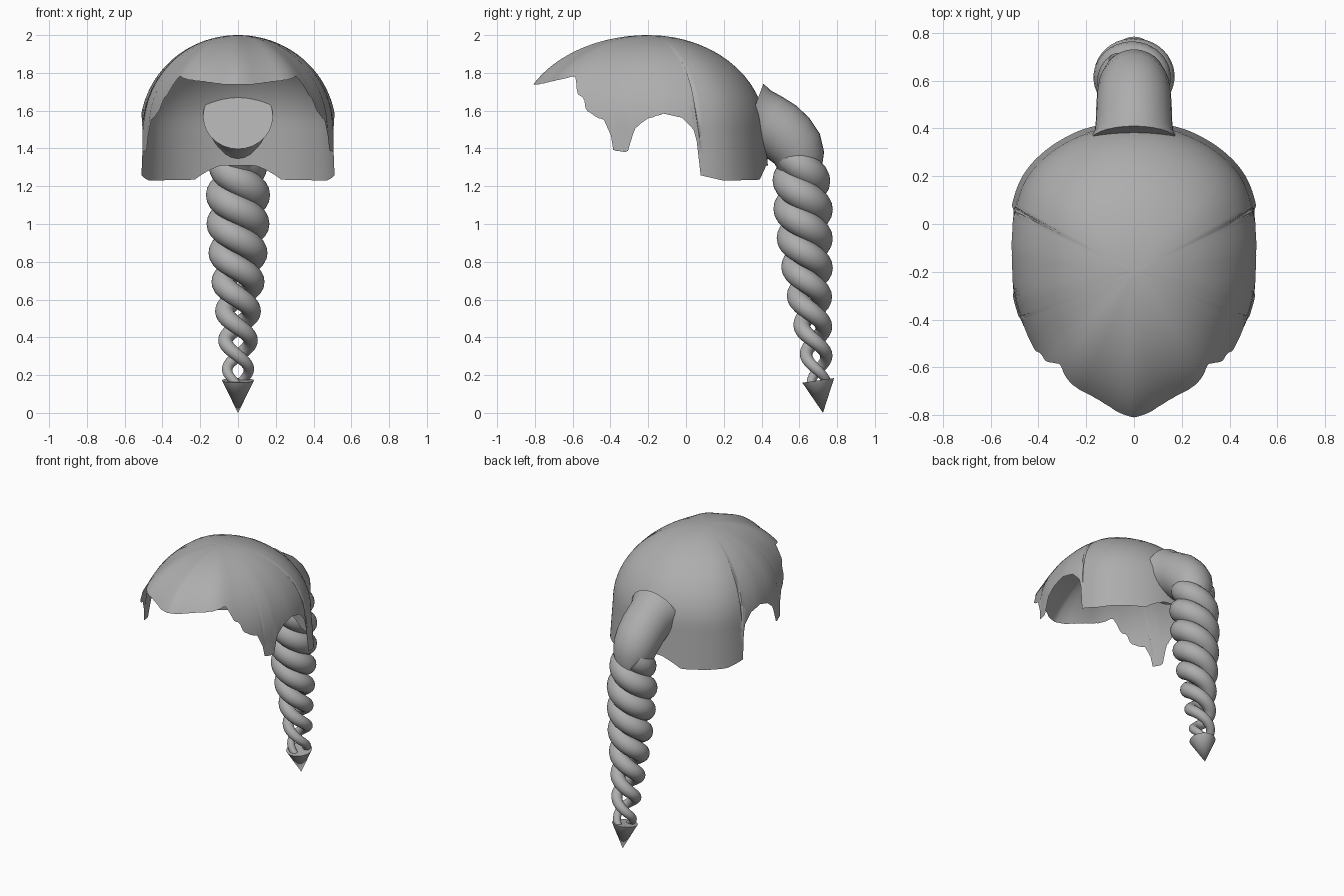
import bpy, bmesh, math
from mathutils import Vector

if "Cube" in bpy.data.objects:
    bpy.data.objects.remove(bpy.data.objects["Cube"])

grey = bpy.data.materials.new("hair grey")
grey.diffuse_color = (0.42, 0.42, 0.42, 1)
grey.use_nodes = True
grey.node_tree.nodes["Principled BSDF"].inputs["Base Color"].default_value = grey.diffuse_color


def interp(table, v):
    if v <= table[0][0]:
        return table[0][1]
    for (a, p), (b, q) in zip(table, table[1:]):
        if v <= b:
            return p + (q - p) * (v - a) / (b - a)
    return table[-1][1]


def smooth_interp(table, v, w):
    return sum(interp(table, v + w * k / 4) for k in range(-4, 5)) / 9


def finish(bm, name, angle=40):
    me = bpy.data.meshes.new(name)
    bm.to_mesh(me)
    bm.free()
    me.materials.append(grey)
    ob = bpy.data.objects.new(name, me)
    bpy.context.collection.objects.link(ob)
    bpy.ops.object.select_all(action='DESELECT')
    ob.select_set(True)
    bpy.context.view_layer.objects.active = ob
    bpy.ops.object.shade_smooth_by_angle(angle=math.radians(angle))
    return ob


def sweep(name, path, radii, ref, sides=20):
    """Round tube along a path with varying radius."""
    bm = bmesh.new()
    rings = []
    for i, p in enumerate(path):
        t = (path[min(i + 1, len(path) - 1)] - path[max(i - 1, 0)]).normalized()
        u = (ref - t * ref.dot(t)).normalized()
        v = t.cross(u)
        rings.append([bm.verts.new(p + radii[i] * (u * math.cos(a) + v * math.sin(a)))
                      for a in (2 * math.pi * k / sides for k in range(sides))])
    for r, s in zip(rings, rings[1:]):
        for k in range(sides):
            m = (k + 1) % sides
            bm.faces.new((r[k], r[m], s[m], s[k]))
    bm.faces.new(rings[0][::-1])
    bm.faces.new(rings[-1])
    bmesh.ops.recalc_face_normals(bm, faces=bm.faces)
    return finish(bm, name)


# Hair cap: plan radius by angle from the front, and hem height by depth
PLAN = [(0, .70), (15, .635), (32, .635), (45, .565), (52, .535), (67, .51), (90, .51),
        (111, .545), (131, .60), (143, .61), (162, .615), (180, .62)]
HEM = [(-.78, 1.74), (-.585, 1.785), (-.575, 1.69), (-.54, 1.67), (-.53, 1.60),
       (-.50, 1.59), (-.49, 1.575), (-.43, 1.55), (-.415, 1.50), (-.40, 1.49),
       (-.385, 1.39), (-.31, 1.38), (-.27, 1.51), (-.20, 1.56), (-.12, 1.585),
       (-.02, 1.565), (.04, 1.50), (.065, 1.41), (.07, 1.26), (.20, 1.23),
       (.39, 1.235), (.425, 1.31)]
CENTRE_Y, EQUATOR, HEIGHT = -.2, 1.5, .5


def cap_point(deg, u):
    r = smooth_interp(PLAN, abs(deg), 6)
    if u <= 1:
        z = EQUATOR + HEIGHT * math.cos(u * math.pi / 2)
        r *= math.sin(u * math.pi / 2)
    else:
        z = EQUATOR - .3 * (u - 1)
        r *= 1 + .035 * (u - 1)
    a = math.radians(deg)
    return Vector((r * math.sin(a), CENTRE_Y - r * math.cos(a), z))


def hem_u(deg):
    u = .3
    while u < 2:
        p = cap_point(deg, u)
        if p.z <= interp(HEM, p.y):
            break
        u += .004
    return u


COLS, ROWS = 240, 24
bm = bmesh.new()
apex = bm.verts.new((0, CENTRE_Y, EQUATOR + HEIGHT))
cols = []
for i in range(COLS):
    deg = -180 + 360 * i / COLS
    end = hem_u(deg)
    cols.append([bm.verts.new(cap_point(deg, end * j / ROWS)) for j in range(1, ROWS + 1)])
for i in range(COLS):
    a, b = cols[i], cols[(i + 1) % COLS]
    bm.faces.new((apex, a[0], b[0]))
    for j in range(ROWS - 1):
        bm.faces.new((a[j], a[j + 1], b[j + 1], b[j]))
finish(bm, "hair_cap", 60)

# Gathered ponytail root curving out of the back of the cap
ROOT = [(.345, 1.57, .185), (.385, 1.555, .165), (.43, 1.535, .16), (.49, 1.50, .158),
        (.54, 1.455, .155), (.58, 1.405, .148), (.60, 1.35, .135), (.61, 1.28, .11)]
sweep("ponytail_root", [Vector((0, y, z)) for y, z, r in ROOT],
      [r for y, z, r in ROOT], Vector((1, 0, 0)), 28)

# Two twisted strands that thin out downwards
AXIS = [(.15, .705), (.3, .69), (.6, .655), (.9, .63), (1.2, .613), (1.4, .60)]
OUTER = [(.15, .07), (.22, .085), (.38, .105), (.53, .12), (.7, .142), (.85, .157),
         (1.1, .173), (1.25, .165), (1.38, .14)]
THICK = [(.15, .022), (.22, .027), (.38, .038), (.53, .05), (.7, .062), (.9, .073), (1.15, .082)]
STEPS = 150
for n, name in enumerate(("braid_strand_a", "braid_strand_b")):
    path, radii = [], []
    for i in range(STEPS + 1):
        z = .15 + 1.2 * i / STEPS
        thick = interp(THICK, z)
        r = smooth_interp(OUTER, z, .05) - thick
        a = 2 * math.pi * (z - .225) / .31 + n * math.pi
        path.append(Vector((r * math.cos(a), interp(AXIS, z) - .85 * r * math.sin(a), z)))
        radii.append(thick)
    sweep(name, path, radii, Vector((0, 0, 1)), 16)

# Pointed cone tip, slightly tilted
tip, base = Vector((0, .725, 0)), Vector((0, .70, .172))
bm = bmesh.new()
bmesh.ops.create_cone(bm, cap_ends=True, segments=32, radius1=.085, radius2=0,
                      depth=(tip - base).length)
rot = (tip - base).to_track_quat('Z', 'Y').to_matrix()
bmesh.ops.rotate(bm, verts=bm.verts, cent=(0, 0, 0), matrix=rot)
bmesh.ops.translate(bm, verts=bm.verts, vec=(tip + base) / 2)
finish(bm, "braid_tip")
